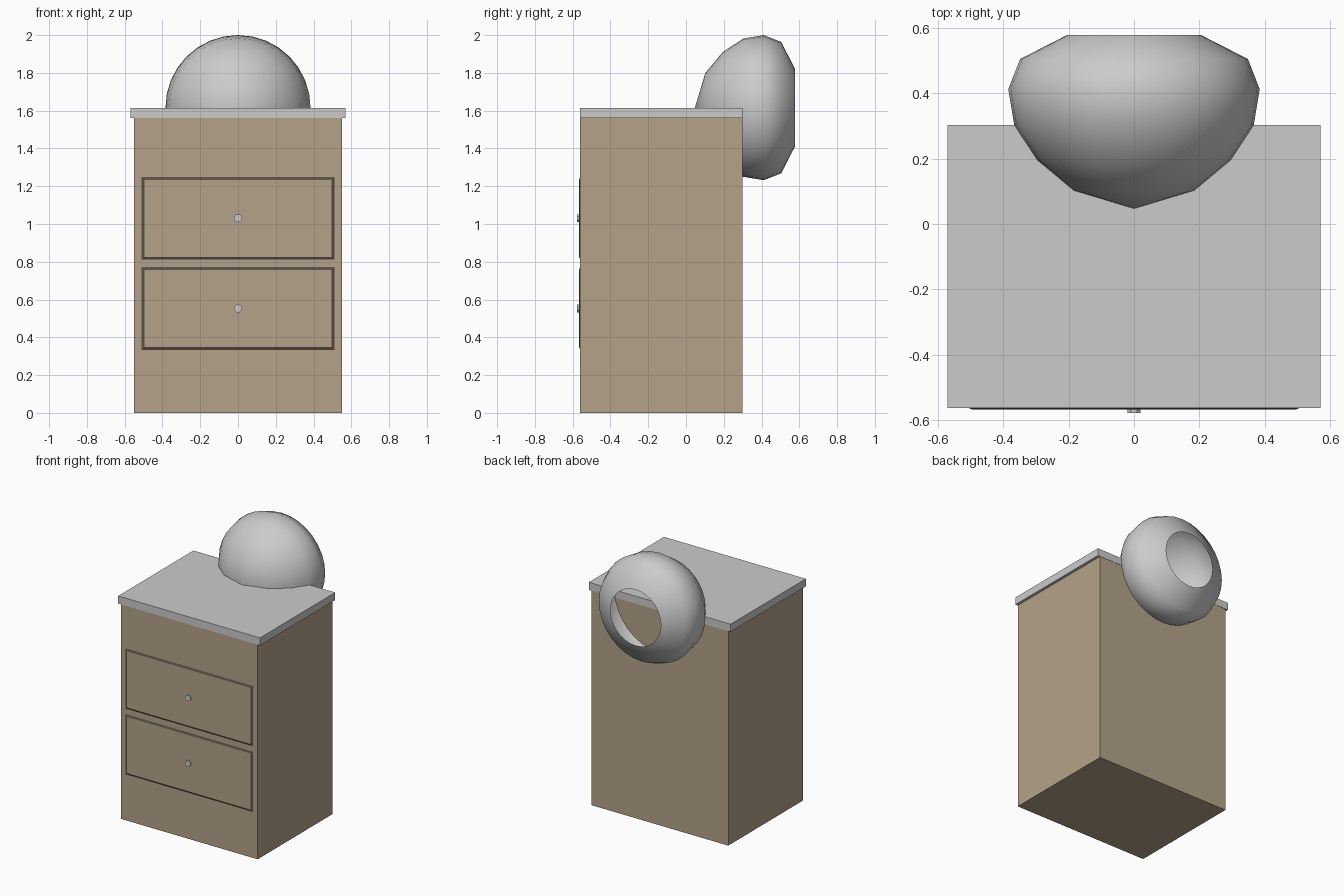
import bpy, bmesh, math
from mathutils import Matrix, Vector

if "Cube" in bpy.data.objects:
    bpy.data.objects.remove(bpy.data.objects["Cube"])


def material(name, rgb):
    m = bpy.data.materials.new(name)
    m.diffuse_color = (*rgb, 1)
    m.use_nodes = True
    m.node_tree.nodes["Principled BSDF"].inputs["Base Color"].default_value = m.diffuse_color
    return m


wood = material("wood", (0.46, 0.365, 0.25))
dark = material("dark_trim", (0.10, 0.08, 0.06))
stone = material("pale_top", (0.65, 0.64, 0.63))


def finish(bm, name, mats=()):
    bmesh.ops.recalc_face_normals(bm, faces=bm.faces)
    me = bpy.data.meshes.new(name)
    bm.to_mesh(me)
    bm.free()
    for m in mats:
        me.materials.append(m)
    ob = bpy.data.objects.new(name, me)
    bpy.context.collection.objects.link(ob)
    return ob


def box(name, lo, hi, mat):
    bm = bmesh.new()
    lo, hi = Vector(lo), Vector(hi)
    size = Matrix.Diagonal((*(hi - lo), 1))
    bmesh.ops.create_cube(bm, size=1, matrix=Matrix.Translation((lo + hi) / 2) @ size)
    return finish(bm, name, [mat])


# Cabinet and worktop
box("cabinet_body", (-0.55, -0.56, 0), (0.55, 0.30, 1.56), wood)
box("cabinet_top", (-0.57, -0.562, 1.56), (0.57, 0.302, 1.615), stone)


# Drawer front: thin raised panel with a dark sloping border
def drawer(name, z):
    bm = bmesh.new()
    rings = []
    for hx, hz, y in ((0.511, 0.219, -0.560), (0.496, 0.204, -0.566)):
        rings.append([bm.verts.new((sx * hx, y, z + sz * hz))
                      for sx, sz in ((-1, -1), (1, -1), (1, 1), (-1, 1))])
    a, b = rings
    for i in range(4):
        j = (i + 1) % 4
        bm.faces.new((a[i], a[j], b[j], b[i])).material_index = 1
    bm.faces.new(b)
    bm.faces.new(a[::-1])
    finish(bm, name, [wood, dark])


# Drawer knob
def knob(name, z):
    bm = bmesh.new()
    place = (Matrix.Translation((0, -0.5685, z)) @ Matrix.Rotation(math.pi / 2, 4, 'X')
             @ Matrix.Rotation(math.pi / 8, 4, 'Z'))
    bmesh.ops.create_cone(bm, cap_ends=True, segments=8, radius1=0.022, radius2=0.022,
                          depth=0.017, matrix=place)
    finish(bm, name, [stone])


for label, z in (("lower", 0.553), ("upper", 1.03)):
    drawer(label + "_drawer", z)
    knob(label + "_knob", z)

# Bowl behind the cabinet: open shell turned around the y axis (radius, y)
profile = [(0.183, 0.102), (0.295, 0.195), (0.366, 0.303),
           (0.384, 0.412), (0.348, 0.504), (0.203, 0.578)]
SEG, ZC = 32, 1.616
bm = bmesh.new()
tip = bm.verts.new((0, 0.047, ZC))
rings = [[bm.verts.new((r * math.cos(2 * math.pi * i / SEG), y,
                        ZC + r * math.sin(2 * math.pi * i / SEG)))
          for i in range(SEG)] for r, y in profile]
for i in range(SEG):
    j = (i + 1) % SEG
    bm.faces.new((tip, rings[0][i], rings[0][j]))
    for a, b in zip(rings, rings[1:]):
        bm.faces.new((a[i], b[i], b[j], a[j]))
for f in bm.faces:
    f.smooth = True
finish(bm, "bowl")
